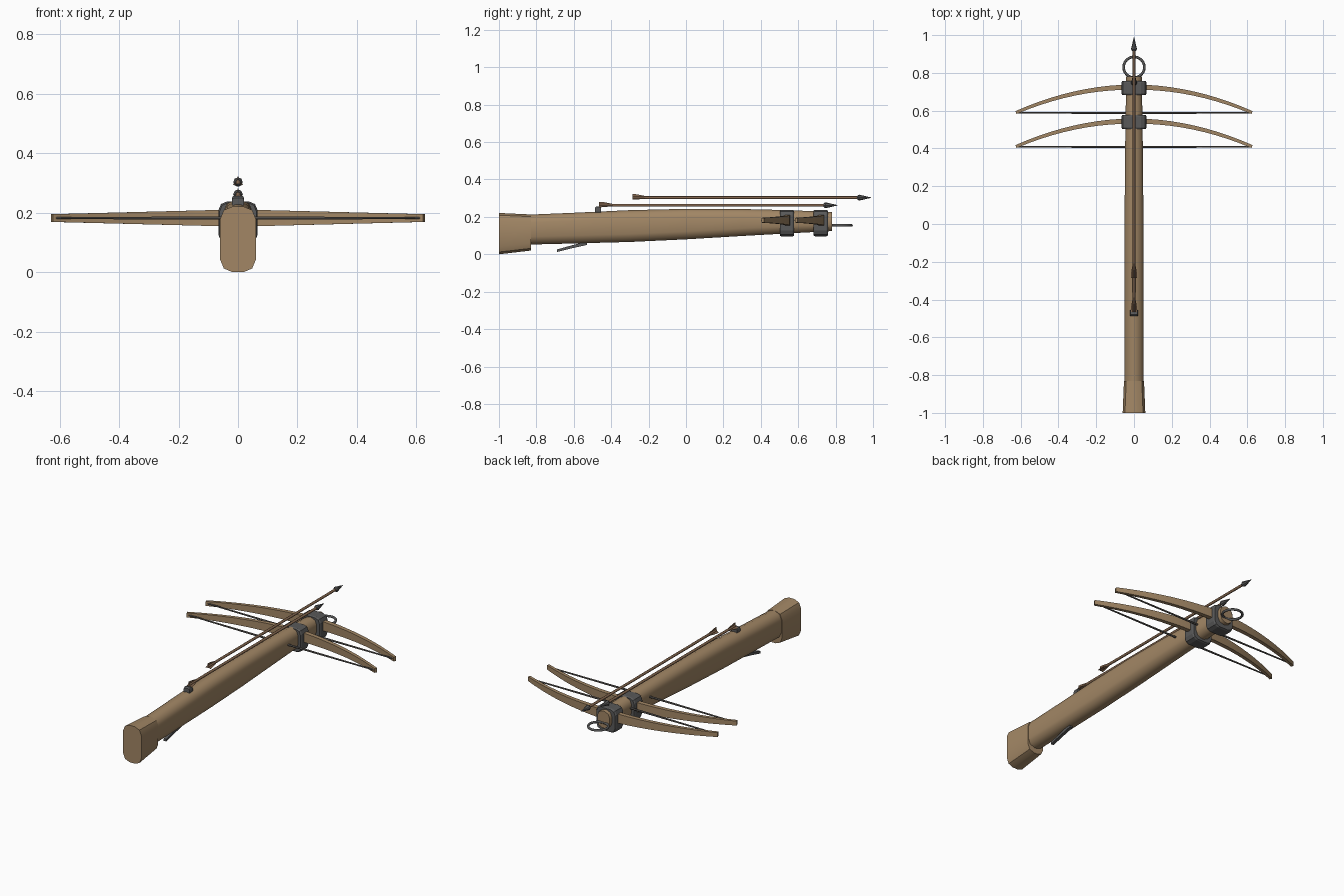
import bpy, bmesh, math
from mathutils import Vector

if "Cube" in bpy.data.objects:
    bpy.data.objects.remove(bpy.data.objects["Cube"])


def material(name, rgb):
    m = bpy.data.materials.new(name)
    m.diffuse_color = (*rgb, 1)
    m.use_nodes = True
    m.node_tree.nodes["Principled BSDF"].inputs["Base Color"].default_value = m.diffuse_color
    return m


WOOD = material("wood", (0.36, 0.24, 0.13))
SHAFT = material("shaft_wood", (0.24, 0.14, 0.08))
IRON = material("iron", (0.10, 0.10, 0.10))
CORD = material("cord", (0.12, 0.11, 0.10))


def loft(name, rings, mat, smooth=0):
    """Skin equal-length rings of points and cap both ends."""
    bm = bmesh.new()
    vs = [[bm.verts.new(p) for p in r] for r in rings]
    n = len(rings[0])
    for a, b in zip(vs, vs[1:]):
        for i in range(n):
            j = (i + 1) % n
            bm.faces.new((a[i], a[j], b[j], b[i]))
    bm.faces.new(vs[0])
    bm.faces.new(vs[-1])
    bmesh.ops.recalc_face_normals(bm, faces=bm.faces)
    me = bpy.data.meshes.new(name)
    bm.to_mesh(me)
    bm.free()
    me.materials.append(mat)
    if smooth:
        me.shade_smooth()
        me.set_sharp_from_angle(angle=math.radians(smooth))
    ob = bpy.data.objects.new(name, me)
    bpy.context.collection.objects.link(ob)
    return ob


def section(y, w, z0, z1, r):
    """Rounded upright section: half width w, corner radius r, 3 points per corner."""
    pts = []
    for q, (sx, top) in enumerate([(1, 1), (-1, 1), (-1, 0), (1, 0)]):
        cx, cz = sx * (w - r), (z1 - r if top else z0 + r)
        for k in range(3):
            a = math.radians(q * 90 + k * 45)
            pts.append((cx + r * math.cos(a), y, cz + r * math.sin(a)))
    return pts


def rod(name, stations, mat, sides=8, smooth=0):
    """Round bar through (point, radius) stations."""
    d = (Vector(stations[-1][0]) - Vector(stations[0][0])).normalized()
    u = d.cross((0, 0, 1)).normalized()
    v = u.cross(d)
    ang = [2 * math.pi * i / sides for i in range(sides)]
    rings = [[Vector(p) + r * (math.cos(a) * u + math.sin(a) * v) for a in ang]
             for p, r in stations]
    return loft(name, rings, mat, smooth)


def box(name, x, y, z, mat):
    return loft(name, [[(x[0], b, z[0]), (x[1], b, z[0]), (x[1], b, z[1]), (x[0], b, z[1])]
                       for b in y], mat)


# stock and butt
loft("stock", [section(y, w, a, b, w * 0.85) for y, w, a, b in [
    (-0.84, 0.050, 0.052, 0.212), (-0.60, 0.050, 0.058, 0.222), (-0.30, 0.050, 0.066, 0.236),
    (0.0, 0.050, 0.080, 0.243), (0.30, 0.048, 0.098, 0.242), (0.55, 0.045, 0.112, 0.236),
    (0.78, 0.041, 0.124, 0.226)]], WOOD, 45)
loft("butt", [section(-1.0, 0.060, 0.0, 0.221, 0.042),
              section(-0.83, 0.053, 0.020, 0.213, 0.040)], WOOD, 30)

# two bows with their strings and bands
for tag, y0 in (("front", 0.725), ("rear", 0.545)):
    rings = []
    for i in range(-10, 11):
        t = i / 10
        s = abs(t)
        x, y = 0.625 * t, y0 - 0.135 * t * t
        n = Vector((2 * 0.135 * t / 0.625, 1, 0)).normalized()
        h, d = 0.029 - 0.016 * s, 0.014 - 0.006 * s
        c = Vector((x, y, 0.182))
        up = Vector((0, 0, h))
        rings.append([c + n * d + up, c - n * d + up, c - n * d - up, c + n * d - up])
    loft(tag + "_bow", rings, WOOD, 30)
    ys = y0 - 0.135
    rod(tag + "_string", [((-0.62, ys, 0.182), 0.004), ((0, ys - 0.003, 0.182), 0.006),
                          ((0.62, ys, 0.182), 0.004)], CORD, 6)
    yb = y0 - 0.005
    loft(tag + "_band", [section(y, w, a, b, 0.03) for y, w, a, b in [
        (yb - 0.038, 0.062, 0.100, 0.234), (yb - 0.030, 0.066, 0.096, 0.238),
        (yb + 0.030, 0.066, 0.096, 0.238), (yb + 0.038, 0.062, 0.100, 0.234)]], IRON)

# stirrup ring at the nose
bpy.ops.mesh.primitive_torus_add(major_segments=24, minor_segments=8, major_radius=0.055,
                                 minor_radius=0.007, location=(0, 0.83, 0.155))
ring = bpy.context.object
ring.name = "stirrup_ring"
ring.data.materials.append(IRON)
ring.data.shade_smooth()

# bolts: shaft, head and vanes
for tag, tail, z in (("lower", -0.465, 0.262), ("upper", -0.285, 0.303)):
    tip = tail + 1.275
    rod(tag + "_bolt_shaft", [((0, tail, z), 0.0075), ((0, tip - 0.06, z), 0.0075)], SHAFT, 8, 50)
    rod(tag + "_bolt_head", [((0, tip - 0.075, z), 0.009), ((0, tip - 0.065, z), 0.016),
                             ((0, tip, z), 0.001)], IRON, 8)
    for k, a in enumerate((90, 210, 330)):
        d = Vector((math.cos(math.radians(a)), 0, math.sin(math.radians(a))))
        side = Vector((-d.z, 0, d.x)) * 0.0015
        c = Vector((0, 0, z))
        prof = [(tail, 0.004), (tail, 0.019), (tail + 0.02, 0.018), (tail + 0.09, 0.004)]
        loft(f"{tag}_vane_{k}", [[c + d * r + Vector((0, y, 0)) + s * side for y, r in prof]
                                 for s in (-1, 1)], SHAFT)

# string nut and trigger lever
loft("nut", [section(y, 0.020, 0.222, z, 0.008) for y, z in
             [(-0.486, 0.250), (-0.478, 0.257), (-0.455, 0.252)]], IRON)
w = 0.009
loft("trigger", [[(x, y, z) for x, z in ((-w, a), (w, a), (w, b), (-w, b))]
                 for y, a, b in ((-0.69, 0.012, 0.026), (-0.61, 0.032, 0.048),
                                 (-0.53, 0.050, 0.068))], IRON)
